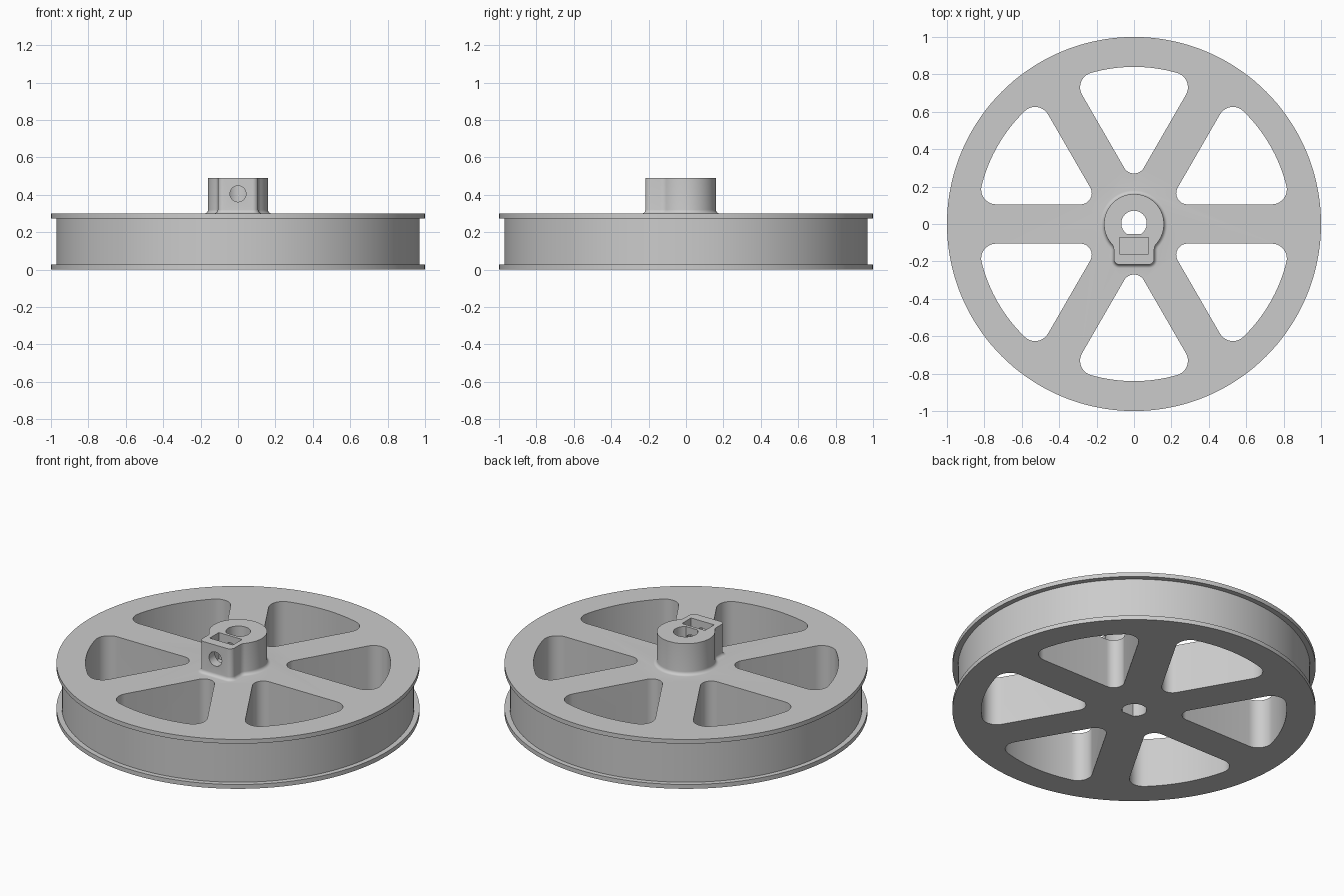
import bpy, bmesh, math
from math import sin, cos, pi, radians, sqrt

if "Cube" in bpy.data.objects:
    bpy.data.objects.remove(bpy.data.objects["Cube"])

grey = bpy.data.materials.new("grey plastic")
grey.diffuse_color = (0.6, 0.6, 0.6, 1)
grey.use_nodes = True
grey.node_tree.nodes["Principled BSDF"].inputs["Base Color"].default_value = grey.diffuse_color


def arc(cx, cy, r, a0, a1, n):
    """Points on an arc, angles in degrees."""
    return [(cx + r * cos(radians(a0 + (a1 - a0) * i / n)),
             cy + r * sin(radians(a0 + (a1 - a0) * i / n))) for i in range(n + 1)]


def loft(name, layers):
    """Closed solid through stacked outlines given as (z, points)."""
    bm = bmesh.new()
    rings = [[bm.verts.new((x, y, z)) for x, y in pts] for z, pts in layers]
    n = len(rings[0])
    for a, b in zip(rings, rings[1:]):
        for i in range(n):
            j = (i + 1) % n
            bm.faces.new((a[i], a[j], b[j], b[i]))
    bm.faces.new(rings[0][::-1])
    bm.faces.new(rings[-1])
    bmesh.ops.recalc_face_normals(bm, faces=bm.faces)
    me = bpy.data.meshes.new(name)
    bm.to_mesh(me)
    bm.free()
    me.materials.append(grey)
    ob = bpy.data.objects.new(name, me)
    bpy.context.collection.objects.link(ob)
    return ob


def combine(target, other, operation):
    """Apply a boolean and remove the helper."""
    bpy.context.view_layer.objects.active = target
    mod = target.modifiers.new("bool", 'BOOLEAN')
    mod.operation, mod.object, mod.solver = operation, other, 'EXACT'
    bpy.ops.object.modifier_apply(modifier=mod.name)
    bpy.data.objects.remove(other)


def circle(r, n=144):
    return arc(0, 0, r, 0, 360, n)[:-1]


# Grooved rim disc with a thin flange at top and bottom
wheel = loft("pulley_wheel", [(0, circle(1)), (0.026, circle(1)), (0.026, circle(0.97)),
                              (0.274, circle(0.97)), (0.274, circle(1)), (0.3, circle(1))])

# Six rounded wedge openings, leaving six straight spokes
half, r_in, r_out, rim = 0.105, 0.06, 0.08, 0.84
tip = (half + r_in) / sin(pi / 6)
corner = math.degrees(math.asin((half + r_out) / (rim - r_out)))
cr = rim - r_out
wedge = arc(cr * cos(radians(corner)), cr * sin(radians(corner)), r_out, -90, corner, 10)
wedge += arc(0, 0, rim, corner, 60 - corner, 16)[1:-1]
wedge += arc(cr * cos(radians(60 - corner)), cr * sin(radians(60 - corner)), r_out,
             60 - corner, 150, 10)
wedge += arc(tip * cos(pi / 6), tip * sin(pi / 6), r_in, 150, 270, 12)
for k in range(6):
    c, s = cos(k * pi / 3), sin(k * pi / 3)
    pts = [(x * c - y * s, x * s + y * c) for x, y in wedge]
    combine(wheel, loft("opening_cutter", [(-0.1, pts), (0.4, pts)]), 'DIFFERENCE')


def hub_outline(d):
    """Round hub blended into a square clamp block, grown outward by d."""
    R, w, front, f, c = 0.16, 0.108, -0.217, 0.05, 0.03
    fx, fy = w + f, -sqrt((R + f) ** 2 - (w + f) ** 2)
    a = math.degrees(math.atan2(fy, fx))
    right = arc(w - c, front + c, c + d, -90, 0, 8)
    right += arc(fx, fy, f - d, 180, 180 + a, 8)
    right += arc(0, 0, R + d, a, 90, 32)
    return right + [(-x, y) for x, y in right[-2::-1]]


# Hub with a small fillet where it meets the wheel
fil = 0.02
layers = [(0.25, hub_outline(fil))]
for i in range(7):
    t = i / 6 * pi / 2
    layers.append((0.3 + fil * (1 - cos(t)), hub_outline(fil * (1 - sin(t)))))
layers.append((0.49, hub_outline(0)))
combine(wheel, loft("hub", layers), 'UNION')

# D-shaped shaft bore
flat = math.degrees(math.asin(-0.056 / 0.068))
bore = arc(0, 0.003, 0.068, flat, 180 - flat, 40)
combine(wheel, loft("bore_cutter", [(-0.1, bore), (0.6, bore)]), 'DIFFERENCE')

# Nut slot open at the top of the clamp block
slot = [(-0.078, -0.16), (0.078, -0.16), (0.078, -0.072), (-0.078, -0.072)]
combine(wheel, loft("nut_slot_cutter", [(0.33, slot), (0.6, slot)]), 'DIFFERENCE')

# Set-screw hole from the front into the bore
screw = loft("screw_cutter", [(0, circle(0.043, 32)), (0.3, circle(0.043, 32))])
screw.rotation_euler = (pi / 2, 0, 0)
screw.location = (0, 0, 0.405)
bpy.context.view_layer.update()
combine(wheel, screw, 'DIFFERENCE')

bpy.ops.object.select_all(action='DESELECT')
wheel.select_set(True)
bpy.context.view_layer.objects.active = wheel
bpy.ops.object.shade_smooth_by_angle(angle=radians(30))
